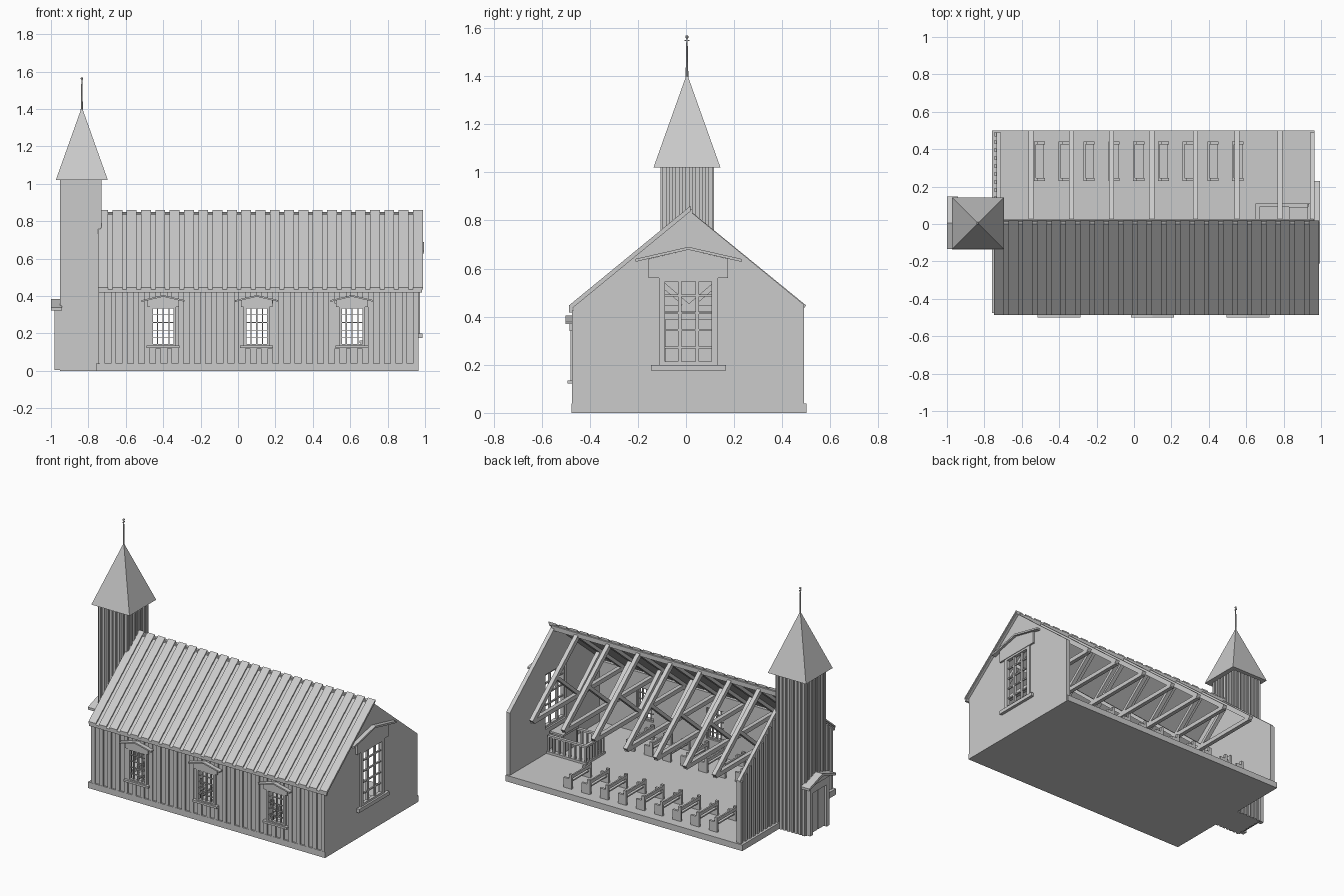
import bpy, bmesh, math
from mathutils import Vector

if "Cube" in bpy.data.objects:
    bpy.data.objects.remove(bpy.data.objects["Cube"])


def finish(name, bm):
    bmesh.ops.recalc_face_normals(bm, faces=bm.faces)
    me = bpy.data.meshes.new(name)
    bm.to_mesh(me)
    bm.free()
    ob = bpy.data.objects.new(name, me)
    bpy.context.collection.objects.link(ob)
    return ob


def add_prism(bm, pts, axis, a, b):
    """Extrude a 2D outline along x (pts = y,z) or y (pts = x,z)."""
    def at(p, d):
        return (d, p[0], p[1]) if axis == 'x' else (p[0], d, p[1])
    lo = [bm.verts.new(at(p, a)) for p in pts]
    hi = [bm.verts.new(at(p, b)) for p in pts]
    n = len(pts)
    bm.faces.new(lo)
    bm.faces.new(hi)
    for i in range(n):
        j = (i + 1) % n
        bm.faces.new((lo[i], lo[j], hi[j], hi[i]))


def add_box(bm, x0, x1, y0, y1, z0, z1):
    add_prism(bm, [(y0, z0), (y1, z0), (y1, z1), (y0, z1)], 'x', x0, x1)


def boxes(name, items):
    bm = bmesh.new()
    for it in items:
        add_box(bm, *it)
    return finish(name, bm)


def prism(name, pts, axis, a, b):
    bm = bmesh.new()
    add_prism(bm, pts, axis, a, b)
    return finish(name, bm)


def beam(p, q, t):
    """Outline of a straight beam of thickness t in the y,z plane."""
    p, q = Vector(p), Vector(q)
    d = (q - p).normalized() * t / 2
    n = Vector((-d.y, d.x))
    return [p - n, q - n, q + n, p + n]


def roof_z(y, lift=0.0):
    return 0.84 - 0.82 * abs(y - 0.012) + lift


def window(name, axis, c, face, s, hw, z0, z1, cols, rows, head, ped, thick):
    """Framed window; axis 'y' = front wall, 'x' = gable; s = outward sign."""
    def bx(u0, u1, d0, d1, a, b):
        d0, d1 = sorted((face + s * d0, face + s * d1))
        return (c + u0, c + u1, d0, d1, a, b) if axis == 'y' else (d0, d1, c + u0, c + u1, a, b)
    f = hw * 0.12
    parts = [bx(-hw - f, -hw + f, -.015, .008, z0, z1), bx(hw - f, hw + f, -.015, .008, z0, z1),
             bx(-hw, hw, -.015, .008, z1 - f, z1), bx(-hw, hw, -.015, .008, z0, z0 + f)]
    for i in range(1, cols):
        u = -hw + 2 * hw * i / cols
        parts.append(bx(u - thick, u + thick, -.012, .002, z0, z1))
    for i in range(1, rows):
        z = z0 + (z1 - z0) * i / rows
        parts.append(bx(-hw, hw, -.01, .0, z - thick * .6, z + thick * .6))
    parts.append(bx(-hw * 1.42, hw * 1.42, -.01, .02, z0 - hw * .22, z0))
    boxes(name + "_frame", parts)
    # header board and gabled hood
    bm = bmesh.new()
    hb, hz, pz = head
    pw, t = ped
    lo, hi = face, face + s * .012
    add_prism(bm, [(c - hb, z1), (c + hb, z1), (c + hb, hz), (c, pz - t), (c - hb, hz)], axis, lo, hi)
    add_prism(bm, [(c - pw, hz - t), (c, pz - t), (c + pw, hz - t), (c + pw, hz), (c, pz), (c - pw, hz)],
              axis, lo, face + s * .028)
    finish(name + "_hood", bm)


# floor slab
boxes("floor", [(-.76, .965, -.475, .5, 0, .04)])

# front wall built around its three windows
WIN = [-.4, .1, .61]
WH, WZ0, WZ1 = .062, .135, .34
wall = [(-.735, .96, -.465, -.445, .03, WZ0), (-.735, .96, -.465, -.445, WZ1, .44)]
edges = [-.735] + [c + k * WH for c in WIN for k in (-1, 1)] + [.96]
for a, b in zip(edges[::2], edges[1::2]):
    wall.append((a, b, -.465, -.445, WZ0, WZ1))
boxes("front_wall", wall)

# front wall cover boards, broken at the windows
bats = []
for i in range(29):
    x = -.725 + i * .0598
    if any(abs(x - c) < WH + .02 for c in WIN):
        bats += [(x - .014, x + .014, -.474, -.464, .04, .12), (x - .014, x + .014, -.474, -.464, .36, .425)]
    else:
        bats.append((x - .014, x + .014, -.474, -.464, .04, .425))
boxes("front_cover_boards", bats)
for i, c in enumerate(WIN):
    window(f"side_window_{i}", 'y', c, -.472, -1, WH, WZ0, WZ1, 4, 5, (.085, .378, .405), (.115, .009), .003)

# gable end walls
GABLE = [(-.468, .0), (.49, .0), (.49, .45), (.012, .842), (-.468, .445)]
gable = prism("right_gable_wall", GABLE, 'x', .94, .966)
cutter = boxes("window_cutter", [(.9, 1.0, -.1, .12, .2, .56)])
mod = gable.modifiers.new("opening", 'BOOLEAN')
mod.operation = 'DIFFERENCE'
mod.object = cutter
bpy.context.view_layer.objects.active = gable
bpy.ops.object.modifier_apply(modifier=mod.name)
bpy.data.objects.remove(cutter)
window("gable_window", 'x', .01, .966, 1, .11, .2, .56, 3, 5, (.165, .64, .69), (.22, .012), .007)
prism("left_gable_wall", GABLE, 'x', -.735, -.712)
boxes("left_cover_boards", [(-.745, -.734, y - .011, y + .011, .04, roof_z(y, -.012))
                            for y in [-.455 + .0425 * i for i in range(23)]])

# front roof slope: deck plus overlapping boards
EAVE, RIDGE = -.487, .018


def slope(lo, hi):
    return [(EAVE, .428 + lo), (RIDGE, .842 + lo), (RIDGE, .842 + hi), (EAVE, .428 + hi)]


prism("roof_deck", slope(-.005, .008), 'x', -.74, .985)
bm = bmesh.new()
for i in range(23):
    x = -.748 + i * .0765
    add_prism(bm, slope(.006, .018), 'x', x, x + .053)
finish("roof_boards", bm)
boxes("eave_board", [(-.745, .985, -.487, -.472, .418, .436)])
boxes("ridge_beam", [(-.73, .96, .0, .028, .815, .845)])

# roof trusses
TRUSS = [-.55, -.335, -.12, .095, .33, .55, .78]
bm = bmesh.new()
for x in TRUSS:
    for p, q, t in [((.49, .435), (.012, .825), .03), ((-.462, .435), (.012, .825), .03),
                    ((-.46, .435), (.485, .435), .028),
                    ((.012, .44), (.24, .635), .022), ((.012, .44), (-.216, .635), .022)]:
        add_prism(bm, beam(p, q, t), 'x', x - .0135, x + .0135)
finish("roof_trusses", bm)

# two rows of pews
pews = []
for i in range(9):
    x = -.505 + i * .1325
    for y0, y1 in ((.23, .44), (-.42, -.21)):
        for y in (y0, y1 - .015):
            pews.append((x - .03, x + .03, y, y + .015, .04, .105))
            pews.append((x + -.03, x - .01, y, y + .015, .105, .135))
        pews.append((x - .02, x + .025, y0, y1, .08, .088))
        pews.append((x - .03, x - .02, y0, y1, .108, .13))
boxes("pews", pews)

# altar enclosure with baluster rail
X0, X1, Y0, Y1 = .66, .93, -.08, .1
boxes("altar_platform", [(X0 - .01, .94, Y0 - .01, Y1 + .01, .04, .055)])
rail = [(X0, X1, y - .01, y + .01, .15, .163) for y in (Y0, Y1)]
rail.append((X0 - .01, X0 + .01, Y0 - .01, Y1 + .01, .15, .163))
for i in range(8):
    x = X0 + i * (X1 - X0) / 7
    rail += [(x - .006, x + .006, y - .006, y + .006, .05, .15) for y in (Y0, Y1)]
for i in range(1, 6):
    y = Y0 + i * (Y1 - Y0) / 6
    rail.append((X0 - .006, X0 + .006, y - .006, y + .006, .05, .15))
boxes("altar_rail", rail)
boxes("altar", [(.84, .92, -.06, .08, .05, .17), (.83, .93, -.07, .09, .17, .182)])

# inner doorway on the tower side
boxes("inner_door", [(-.712, -.7, -.085, -.065, .04, .39), (-.712, -.7, .09, .11, .04, .39),
                     (-.712, -.7, -.085, .11, .37, .39), (-.712, -.706, -.065, .09, .04, .37)])

# tower shaft with cover boards on every side
TX, TY, TH = -.84, .006, .103
boxes("tower", [(TX - TH, TX + TH, TY - TH, TY + TH, 0, 1.025)])
strips = []
for i in range(8):
    o = -TH + .007 + i * (2 * TH - .014) / 7
    for s in (-1, 1):
        a, b = sorted((s * TH, s * (TH + .008)))
        strips.append((TX + o - .008, TX + o + .008, TY + a, TY + b, .0, 1.025))
        strips.append((TX + a, TX + b, TY + o - .008, TY + o + .008, .0, 1.025))
boxes("tower_cover_boards", strips)

# spire, finial rod and ball
bpy.ops.mesh.primitive_cone_add(vertices=4, radius1=.139 * math.sqrt(2), radius2=0, depth=.39,
                                location=(-.835, .004, 1.215), rotation=(0, 0, math.pi / 4))
bpy.context.object.name = "spire"
bpy.ops.mesh.primitive_cone_add(vertices=8, radius1=.006, radius2=.0025, depth=.175, location=(-.835, .004, 1.475))
bpy.context.object.name = "finial_rod"
bpy.ops.mesh.primitive_uv_sphere_add(segments=8, ring_count=6, radius=.007, location=(-.835, .004, 1.563))
bpy.context.object.name = "finial_ball"
boxes("finial_arms", [(-.838, -.832, -.006, .014, 1.545, 1.55)])

# tower entrance: case, double door, gabled canopy
boxes("door_case", [(-.98, -.93, TY - .1, TY - .07, .005, .32), (-.98, -.93, TY + .07, TY + .1, .005, .32),
                    (-.98, -.93, TY - .1, TY + .1, .28, .33)])
boxes("door_leaves", [(-.965, -.94, TY - .07, TY - .003, .01, .28), (-.965, -.94, TY + .003, TY + .07, .01, .28)])
bm = bmesh.new()
add_prism(bm, [(TY - .1, .33), (TY + .1, .33), (TY, .37)], 'x', -.985, -.94)
add_prism(bm, [(TY - .14, .322), (TY, .368), (TY + .14, .322), (TY + .14, .338), (TY, .385), (TY - .14, .338)],
          'x', -1.0, -.94)
finish("door_canopy", bm)
